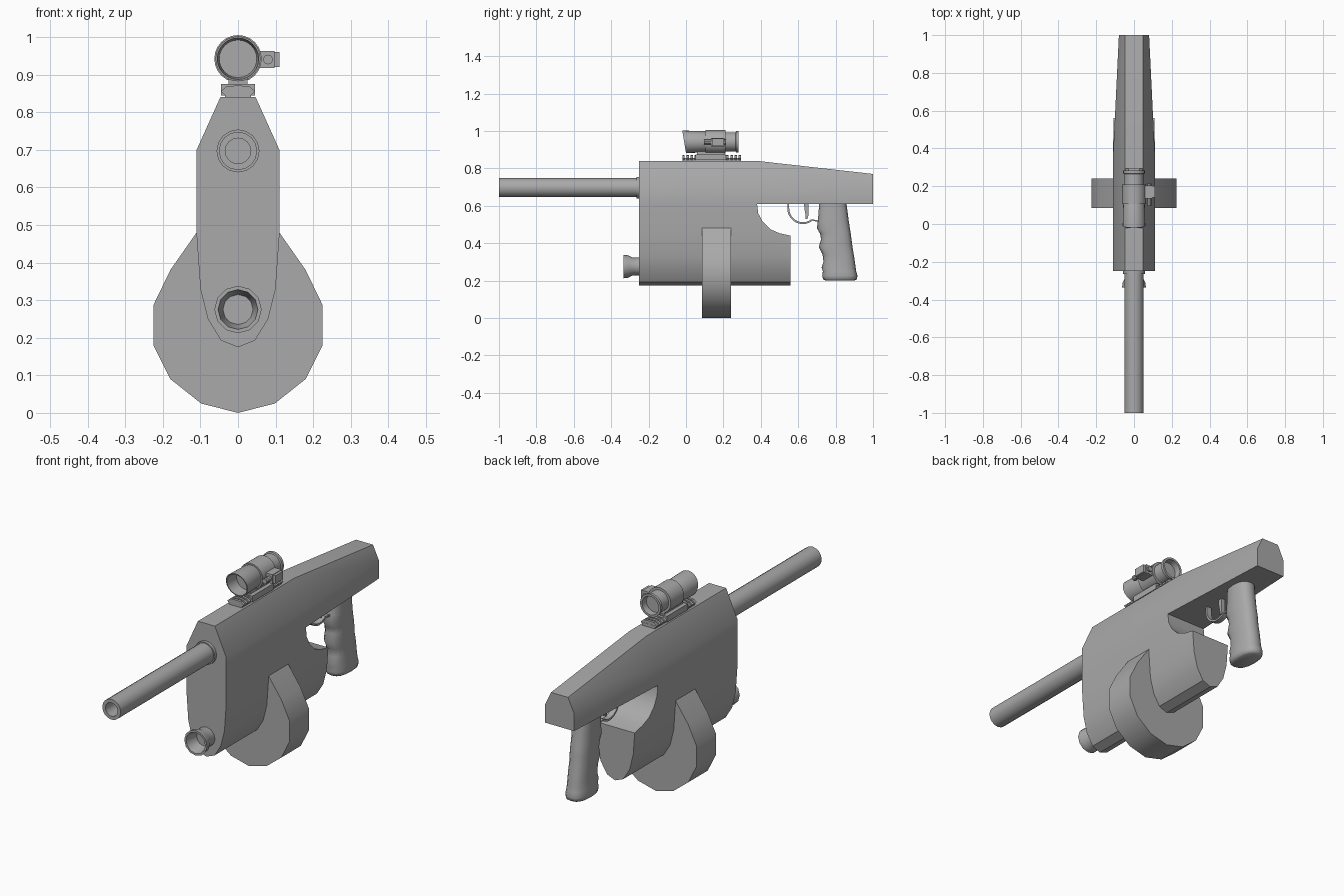
import bpy, bmesh, math

cube = bpy.data.objects.get("Cube")
if cube:
    bpy.data.objects.remove(cube, do_unlink=True)

grey = bpy.data.materials.new("plain_grey")
grey.use_nodes = True
grey.diffuse_color = (0.4, 0.4, 0.4, 1)
grey.node_tree.nodes["Principled BSDF"].inputs["Base Color"].default_value = (0.4, 0.4, 0.4, 1)


def finish(name, bm, angle=35):
    """Clean a bmesh and turn it into a shaded object."""
    bmesh.ops.remove_doubles(bm, verts=bm.verts, dist=1e-5)
    loose = [e for e in bm.edges if not e.link_faces]
    bmesh.ops.delete(bm, geom=loose, context='EDGES')
    bmesh.ops.recalc_face_normals(bm, faces=bm.faces)
    mesh = bpy.data.meshes.new(name)
    bm.to_mesh(mesh)
    bm.free()
    mesh.materials.append(grey)
    obj = bpy.data.objects.new(name, mesh)
    bpy.context.collection.objects.link(obj)
    bpy.ops.object.select_all(action='DESELECT')
    obj.select_set(True)
    bpy.context.view_layer.objects.active = obj
    bpy.ops.object.shade_smooth_by_angle(angle=math.radians(angle))
    return obj


def loft(name, rings, cyclic=False, angle=35):
    """Skin a row of closed rings, capped unless cyclic."""
    bm = bmesh.new()
    rows = [[bm.verts.new(p) for p in ring] for ring in rings]
    pairs = list(zip(rows, rows[1:]))
    if cyclic:
        pairs.append((rows[-1], rows[0]))
    else:
        bm.faces.new(rows[0])
        bm.faces.new(rows[-1])
    for a, b in pairs:
        for i in range(len(a)):
            j = (i + 1) % len(a)
            bm.faces.new((a[i], a[j], b[j], b[i]))
    return finish(name, bm, angle)


def lathe_y(name, profile, x, z, sides=16, angle=35):
    """Turn (radius, y) points around an axis along y."""
    rings = []
    for k in range(sides):
        t = math.tau * k / sides
        rings.append([(x + r * math.sin(t), y, z + r * math.cos(t)) for r, y in profile])
    return loft(name, rings, cyclic=True, angle=angle)


def box(name, x, y, z):
    """Box from (min, max) ranges."""
    ring = [(0, 0), (1, 0), (1, 1), (0, 1)]
    return loft(name, [[(x[a], v, z[b]) for a, b in ring] for v in y])


def mirrored(half):
    """Close a right-hand outline of (x, z) points across x = 0."""
    return half + [(-x, z) for x, z in reversed(half) if x > 0]


# Upper receiver: a chamfered section tapering to the rear
def receiver_ring(y, wide, top):
    half = [(0.047, top), (wide, 0.70), (wide, 0.61)]
    return [(x, y, z) for x, z in mirrored(half)]


loft("upper_receiver", [receiver_ring(-0.25, 0.11, 0.84), receiver_ring(0.38, 0.11, 0.84),
                        receiver_ring(1.0, 0.08, 0.77)])

# Lower body: keel section with a scooped rear top
keel = [(0.11, 0.61), (0.11, 0.47), (0.10, 0.33), (0.08, 0.25), (0.045, 0.193), (0, 0.175)]


def keel_ring(y, top):
    half = []
    for x, z in keel:
        if z > top:
            z = top
            x = 0.11 if top > 0.47 else 0.108
        half.append((x, z - 0.0001 * len(half)))
    return [(x, y, z) for x, z in mirrored(half)]


scoop = [(-0.25, 0.61), (0.38, 0.61), (0.386, 0.56), (0.41, 0.515), (0.45, 0.475),
         (0.50, 0.453), (0.56, 0.44)]
loft("lower_body", [keel_ring(y, top) for y, top in scoop])

# Drum magazine: teardrop outline across the body
drum = mirrored([(0.11, 0.48), (0.18, 0.38), (0.225, 0.287), (0.225, 0.18),
                 (0.18, 0.09), (0.098, 0.025), (0, 0.0)])
loft("drum_magazine", [[(x, y, z) for x, z in drum] for y in (0.085, 0.24)])

# Barrel with an open bore, and its collar
lathe_y("barrel", [(0, -0.85), (0.034, -0.85), (0.034, -1), (0.051, -1), (0.051, -0.24),
                   (0, -0.24)], 0, 0.697)
lathe_y("barrel_collar", [(0, -0.265), (0.057, -0.265), (0.057, -0.24), (0, -0.24)], 0, 0.697)

# Flared nozzle under the barrel
lathe_y("front_nozzle", [(0, -0.27), (0.04, -0.27), (0.053, -0.335), (0.063, -0.335),
                         (0.06, -0.31), (0.048, -0.285), (0.048, -0.24), (0, -0.24)],
        0, 0.275, 12)

# Grip: rounded sections stacked in z with finger grooves at the front
grip = [(0.62, 0.713, 0.857, 0.05), (0.52, 0.705, 0.87, 0.05), (0.48, 0.70, 0.876, 0.05),
        (0.45, 0.717, 0.881, 0.05), (0.42, 0.722, 0.885, 0.05), (0.38, 0.71, 0.89, 0.05),
        (0.34, 0.73, 0.897, 0.05), (0.30, 0.735, 0.903, 0.05), (0.27, 0.725, 0.907, 0.052),
        (0.25, 0.732, 0.91, 0.053), (0.225, 0.728, 0.917, 0.056), (0.207, 0.733, 0.913, 0.053),
        (0.2, 0.745, 0.9, 0.043)]
rings = []
for z, front, back, wide in grip:
    ring = []
    for k in range(16):
        t = math.tau * k / 16
        c, s = math.cos(t), math.sin(t)
        ring.append((wide * math.copysign(abs(s) ** 0.8, s),
                     (front + back) / 2 + (back - front) / 2 * math.copysign(abs(c) ** 0.8, c), z))
    rings.append(ring)
loft("grip", rings, angle=50)

# Trigger guard: bent strip ending in the grip
path = [(0.625 - 0.073 * math.cos(t), 0.585 - 0.073 * math.sin(t), math.cos(t), math.sin(t))
        for t in [math.pi * k / 14 for k in range(11)]]
path = [(0.552, 0.62, 1, 0)] + path + [(0.72, 0.52, 0, 1)]
loft("trigger_guard", [[(x, y - d * c, z - d * s) for x, d in
                        ((-0.014, 0), (0.014, 0), (0.014, 0.01), (-0.014, 0.01))]
                       for y, z, c, s in path])

# Trigger: curved blade
blade = [(0.63, 0.655, 0.62), (0.634, 0.655, 0.58), (0.64, 0.655, 0.55), (0.64, 0.649, 0.53)]
loft("trigger", [[(-0.01, a, z), (0.01, a, z), (0.01, b, z), (-0.01, b, z)] for a, b, z in blade])

# Sight rail with a row of ridges at each end
box("sight_rail", (-0.035, 0.035), (-0.02, 0.295), (0.835, 0.855))
for start in (-0.02, 0.215):
    for i in range(4):
        y = start + i * 0.022
        roof = mirrored([(0, 0.871), (0.03, 0.869), (0.045, 0.856), (0.036, 0.846)])
        loft("rail_ridge", [[(x, v, z) for x, z in roof] for v in (y, y + 0.013)])
box("sight_clamp", (-0.045, 0.045), (0.05, 0.215), (0.845, 0.875))
box("sight_pedestal", (-0.025, 0.025), (0.06, 0.205), (0.87, 0.9))

# Sight tube: hollow at both ends, front hood raked
tube = lathe_y("sight_tube", [(0, 0.06), (0.05, 0.06), (0.055, -0.01), (0.06, -0.01),
                              (0.057, 0.1), (0.051, 0.12), (0.051, 0.265), (0.057, 0.268),
                              (0.057, 0.282), (0.046, 0.282), (0.044, 0.25), (0, 0.25)],
               0, 0.942, 24)
for v in tube.data.vertices:
    if v.co.y < 0:
        v.co.y -= (v.co.z - 0.942) * 0.17
lathe_y("sight_band", [(0.045, 0.105), (0.063, 0.105), (0.063, 0.21), (0.045, 0.21)], 0, 0.942, 24)

# Side adjuster: block, end cap and crossing screw
box("adjuster_block", (0.05, 0.097), (0.135, 0.205), (0.917, 0.963))
box("adjuster_cap", (0.097, 0.11), (0.14, 0.2), (0.92, 0.96))
lathe_y("adjuster_screw", [(0, 0.095), (0.013, 0.095), (0.013, 0.215), (0, 0.215)], 0.08, 0.94, 10)
